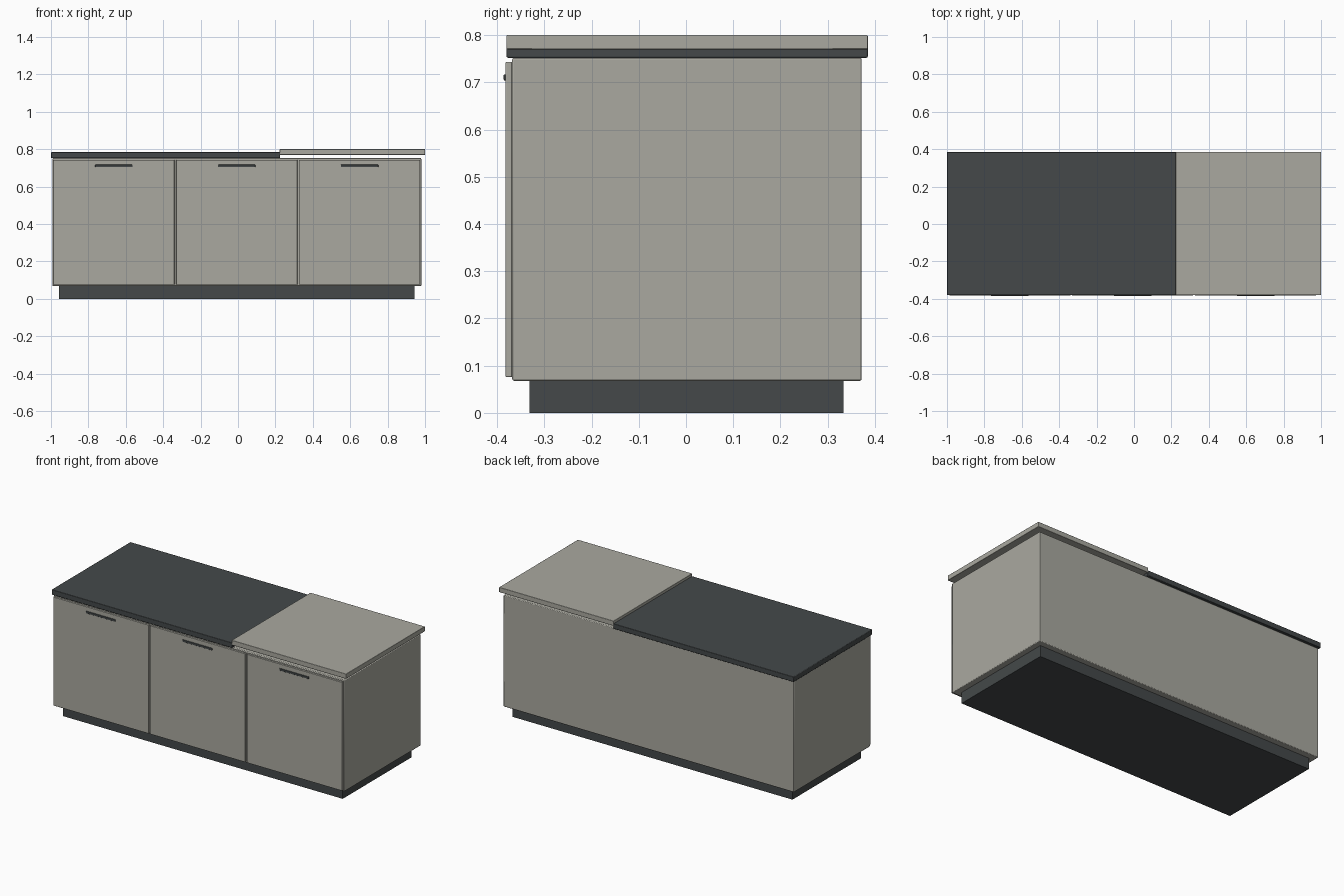
import bpy

cube = bpy.data.objects.get("Cube")
if cube:
    bpy.data.objects.remove(cube, do_unlink=True)


def material(name, rgb):
    m = bpy.data.materials.new(name)
    m.use_nodes = True
    m.diffuse_color = (*rgb, 1)
    m.node_tree.nodes["Principled BSDF"].inputs["Base Color"].default_value = (*rgb, 1)
    return m


stone = material("warm grey", (0.40, 0.395, 0.35))
slate = material("dark slate", (0.058, 0.066, 0.068))


def box(name, x, y, z, mat, bevel=0.0):
    """Box spanning the given (min, max) ranges, with softened edges."""
    spans = (x, y, z)
    bpy.ops.mesh.primitive_cube_add(size=1, location=[(a + b) / 2 for a, b in spans])
    ob = bpy.context.object
    ob.name = ob.data.name = name
    ob.scale = [b - a for a, b in spans]
    bpy.ops.object.transform_apply(location=False, rotation=False, scale=True)
    ob.data.materials.append(mat)
    if bevel:
        mod = ob.modifiers.new("Soft edges", "BEVEL")
        mod.width = bevel
        mod.segments = 2
        bpy.ops.object.shade_smooth_by_angle()
    return ob


# Recessed base and cabinet body
box("plinth", (-0.957, 0.943), (-0.331, 0.334), (0, 0.07), slate)
box("cabinet_body", (-0.993, 0.98), (-0.368, 0.372), (0.068, 0.752), stone, 0.004)

# Worktop, and the raised sliding top beside it
box("worktop", (-1, 0.225), (-0.38, 0.385), (0.752, 0.784), slate, 0.003)
box("raised_top", (0.223, 1), (-0.38, 0.385), (0.77, 0.8), stone, 0.002)

# Three doors, each with a slim bar handle
for i, side in enumerate(("right", "middle", "left")):
    centre = -0.664 + i * 0.657
    box(f"{side}_door", (centre - 0.324, centre + 0.324), (-0.382, -0.368),
        (0.076, 0.743), stone, 0.002)
    box(f"{side}_handle", (centre - 0.1, centre + 0.1), (-0.386, -0.378),
        (0.704, 0.717), slate, 0.002)
